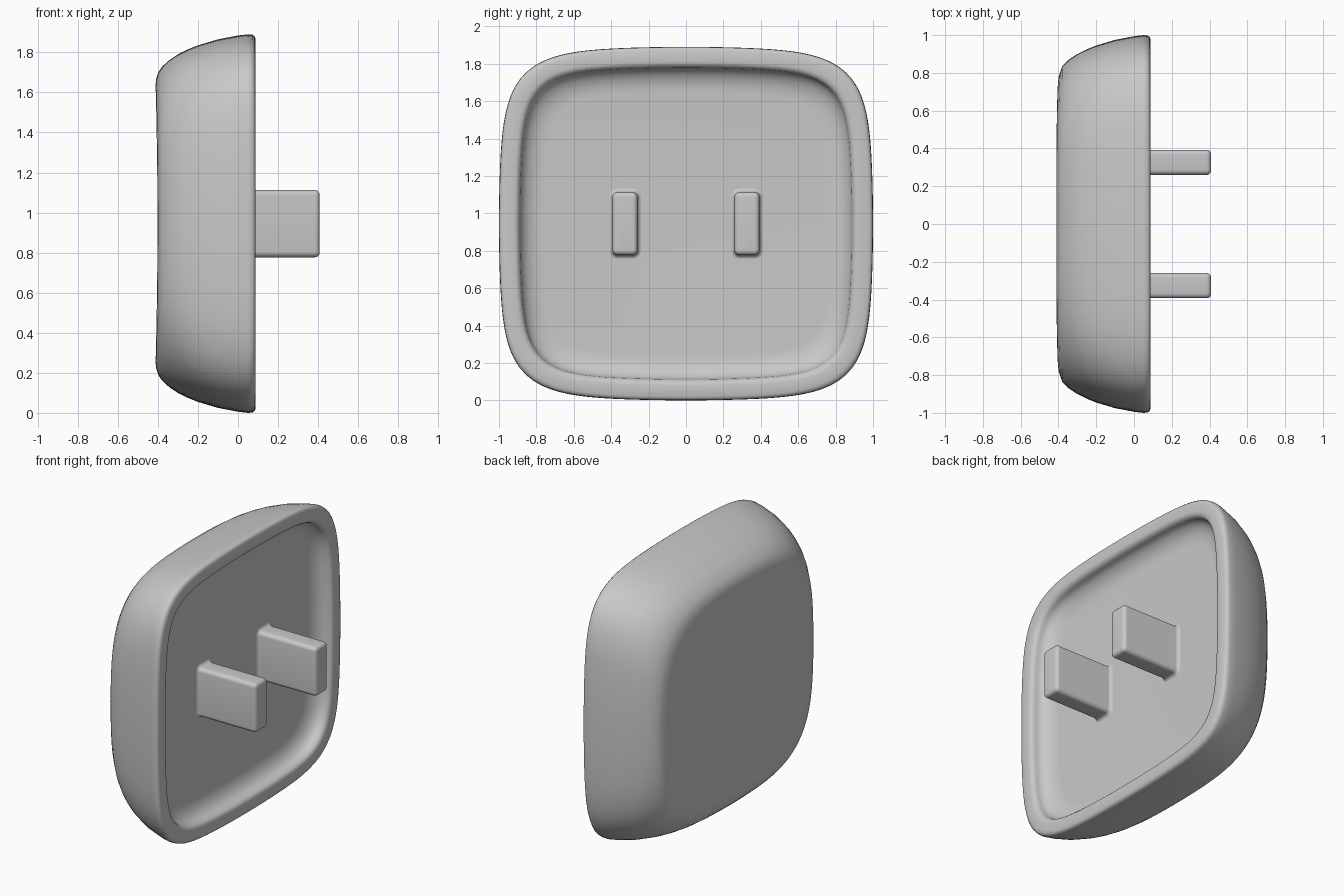
import bpy, bmesh, math

if "Cube" in bpy.data.objects:
    bpy.data.objects.remove(bpy.data.objects["Cube"], do_unlink=True)

CENTRE_Z = 0.945
SEGMENTS = 160
BOW = 0.05

grey = bpy.data.materials.new("plain grey")
grey.use_nodes = True
grey.diffuse_color = (0.58, 0.58, 0.58, 1)
grey.node_tree.nodes["Principled BSDF"].inputs["Base Color"].default_value = (0.58, 0.58, 0.58, 1)


def squircle(half_y, half_z, power, bow=BOW):
    """Soft rectangular outline in the y-z plane with gently bowed sides."""
    points = []
    for i in range(SEGMENTS):
        a = math.tau * i / SEGMENTS
        c, s = math.cos(a), math.sin(a)
        r = (abs(c) ** power + abs(s) ** power) ** (-1 / power)
        u, v = r * c, r * s
        points.append((half_y * u * (1 - bow * v * v), half_z * v * (1 - bow * u * u)))
    return points


def rounded_rectangle(half_y, half_z, radius, steps=6):
    """Rectangle outline with circular corners."""
    points = []
    for quarter, (sy, sz) in enumerate([(1, 1), (-1, 1), (-1, -1), (1, -1)]):
        for i in range(steps + 1):
            a = math.pi / 2 * (quarter + i / steps)
            points.append((sy * (half_y - radius) + radius * math.cos(a),
                           sz * (half_z - radius) + radius * math.sin(a)))
    return points


def loft(name, loops, location):
    """Skin a list of equal-length 3D loops and cap both ends."""
    bm = bmesh.new()
    rings = [[bm.verts.new(p) for p in loop] for loop in loops]
    for a, b in zip(rings, rings[1:]):
        for i in range(len(a)):
            j = (i + 1) % len(a)
            bm.faces.new((a[i], a[j], b[j], b[i]))
    bm.faces.new(rings[0])
    bm.faces.new(rings[-1])
    bmesh.ops.recalc_face_normals(bm, faces=bm.faces)
    mesh = bpy.data.meshes.new(name)
    bm.to_mesh(mesh)
    bm.free()
    mesh.materials.append(grey)
    obj = bpy.data.objects.new(name, mesh)
    obj.location = location
    bpy.context.collection.objects.link(obj)
    bpy.ops.object.select_all(action="DESELECT")
    obj.select_set(True)
    bpy.context.view_layer.objects.active = obj
    bpy.ops.object.shade_smooth_by_angle(angle=math.radians(40))


# Dished back panel, from its middle out to its soft edge
loops = []
for k in range(1, 15):
    t = k / 14
    ring = squircle(0.73 * t, 0.675 * t, 2 + 1.8 * t, 0.085 * t)
    loops.append([(-0.352 - 0.048 * t * t * (1.5 - 0.5 * t * t) - 0.008 * (z / 0.675) ** 2, y, z)
                  for y, z in ring])

# Curved outer wall: x position and inset from the widest outline
wall = [(-0.411, 0.245), (-0.408, 0.22), (-0.398, 0.19), (-0.38, 0.163),
        (-0.345, 0.13), (-0.3, 0.1), (-0.25, 0.075), (-0.2, 0.055),
        (-0.1, 0.025), (0, 0.006), (0.05, 0), (0.072, 0.002),
        (0.082, 0.009), (0.087, 0.02)]
for x, inset in wall:
    dip = 0.009 if inset > 0.18 else 0
    ring = squircle(1 - inset, CENTRE_Z - inset, 6 - 9 * inset, BOW + 0.15 * inset)
    loops.append([(x + dip * max(0, 1 - (z / 0.675) ** 2), y, z) for y, z in ring])

# Flat rim, rounded lip and hollow fillet down to the recessed floor
front = [(0.087, 0.08), (0.085, 0.09), (0.08, 0.099), (0.071, 0.107)]
for k in range(9):
    a = math.pi / 2 * k / 8
    front.append((0.058 - 0.088 * math.sin(a), 0.112 + 0.13 * (1 - math.cos(a))))
for x, inset in front:
    loops.append([(x, y, z) for y, z in squircle(1 - inset, CENTRE_Z - inset, 6.8)])
loft("plate_body", loops, (0, 0, CENTRE_Z))

# Two prongs with a flared foot and softened tips
for name, y in (("left_prong", 0.326), ("right_prong", -0.326)):
    profile = []
    for k in range(6):
        a = math.pi / 2 * k / 5
        profile.append((-0.031 + 0.025 * (1 - math.cos(a)), 0.025 * (1 - math.sin(a))))
    for k in range(6):
        a = math.pi / 2 * k / 5
        profile.append((0.384 + 0.024 * math.sin(a), -0.024 * (1 - math.cos(a))))
    prong = [[(x, py, pz) for py, pz in rounded_rectangle(0.067 + g, 0.168 + g, 0.027 + g)]
             for x, g in profile]
    loft(name, prong, (0, y, CENTRE_Z))
